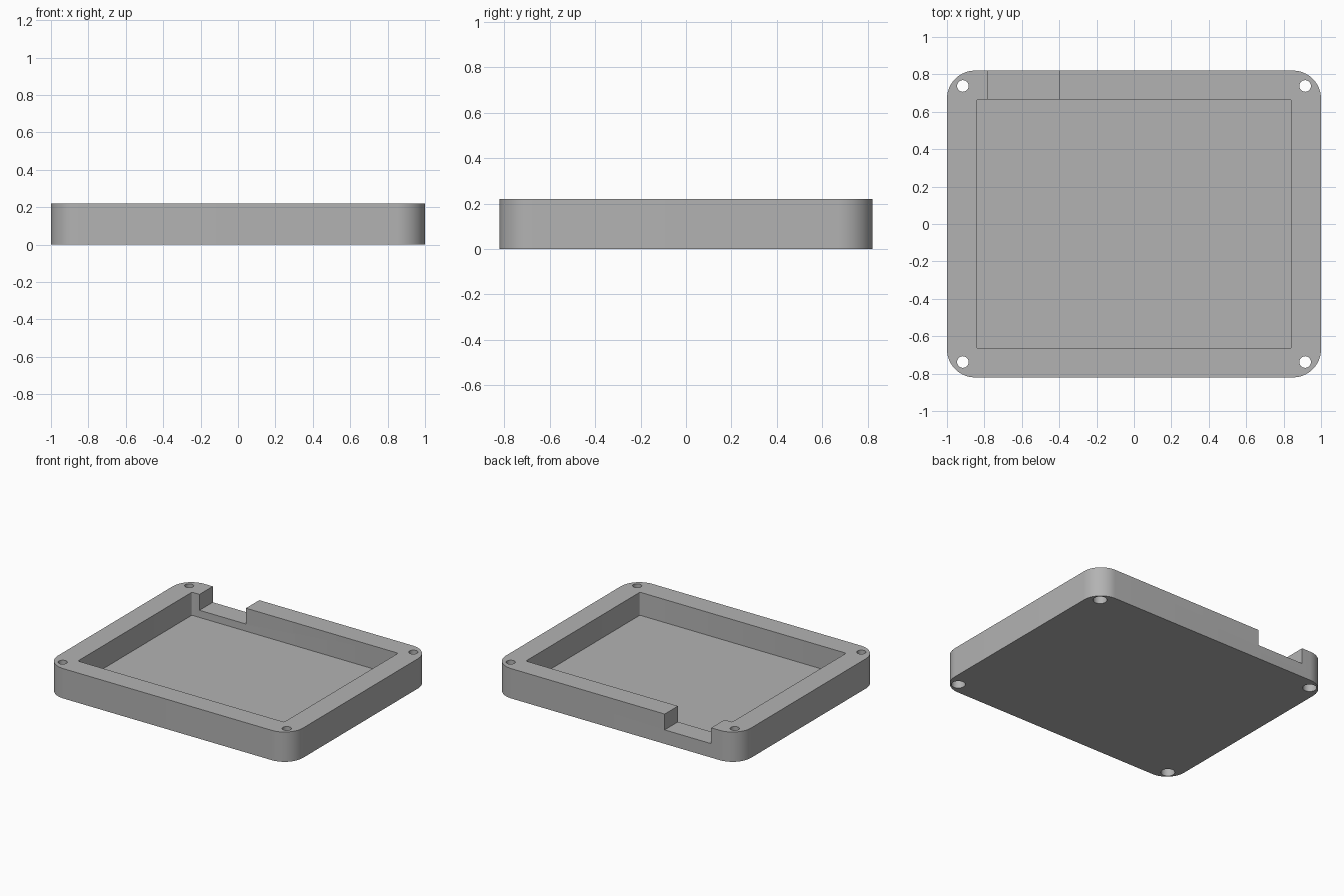
import bpy
import bmesh
from math import radians, sin, cos, pi

default_cube = bpy.data.objects.get("Cube")
if default_cube:
    bpy.data.objects.remove(default_cube, do_unlink=True)

HEIGHT = 0.22
grey = bpy.data.materials.new("plain grey")
grey.use_nodes = True
grey.diffuse_color = (0.45, 0.45, 0.45, 1)
grey.node_tree.nodes["Principled BSDF"].inputs["Base Color"].default_value = grey.diffuse_color


def prism(name, outline, bottom, top):
    """Extrude a counter-clockwise outline between two heights."""
    bm = bmesh.new()
    face = bm.faces.new([bm.verts.new((x, y, bottom)) for x, y in outline])
    result = bmesh.ops.extrude_face_region(bm, geom=[face])
    lifted = [v for v in result["geom"] if isinstance(v, bmesh.types.BMVert)]
    bmesh.ops.translate(bm, verts=lifted, vec=(0, 0, top - bottom))
    bmesh.ops.recalc_face_normals(bm, faces=bm.faces)
    mesh = bpy.data.meshes.new(name)
    bm.to_mesh(mesh)
    bm.free()
    mesh.materials.append(grey)
    obj = bpy.data.objects.new(name, mesh)
    bpy.context.collection.objects.link(obj)
    return obj


def rounded_rectangle(half_x, half_y, radius, steps):
    points = []
    corners = ((1, 1), (-1, 1), (-1, -1), (1, -1))
    for quarter, (sx, sy) in enumerate(corners):
        for i in range(steps + 1):
            a = (quarter + i / steps) * pi / 2
            points.append((sx * (half_x - radius) + radius * cos(a),
                           sy * (half_y - radius) + radius * sin(a)))
    return points


def circle(x, y, radius, steps=32):
    return [(x + radius * cos(2 * pi * i / steps), y + radius * sin(2 * pi * i / steps))
            for i in range(steps)]


def select_only(obj):
    bpy.ops.object.select_all(action="DESELECT")
    obj.select_set(True)
    bpy.context.view_layer.objects.active = obj


def cut(body, cutter):
    cutter.hide_render = True
    select_only(body)
    mod = body.modifiers.new("cut", "BOOLEAN")
    mod.operation = "DIFFERENCE"
    mod.solver = "EXACT"
    mod.object = cutter
    bpy.ops.object.modifier_apply(modifier=mod.name)
    bpy.data.objects.remove(cutter, do_unlink=True)


# Tray body with rounded corners
tray = prism("tray", rounded_rectangle(1, 0.82, 0.15, 16), 0, HEIGHT)

# Open pocket
cut(tray, prism("pocket_cutter", rounded_rectangle(0.842, 0.665, 0.01, 3), 0.05, 0.3))

# Cable notch through the back wall
notch = [(-0.78, 0.6), (-0.4, 0.6), (-0.4, 0.9), (-0.78, 0.9)]
cut(tray, prism("notch_cutter", notch, 0.103, 0.3))

# Corner screw holes, wider underneath for the screw heads
for x in (-0.915, 0.915):
    for y in (-0.738, 0.738):
        cut(tray, prism("screw_hole_cutter", circle(x, y, 0.031), -0.1, 0.3))
        cut(tray, prism("screw_head_cutter", circle(x, y, 0.047), -0.1, 0.08))

select_only(tray)
bpy.ops.object.shade_smooth_by_angle(angle=radians(35))
